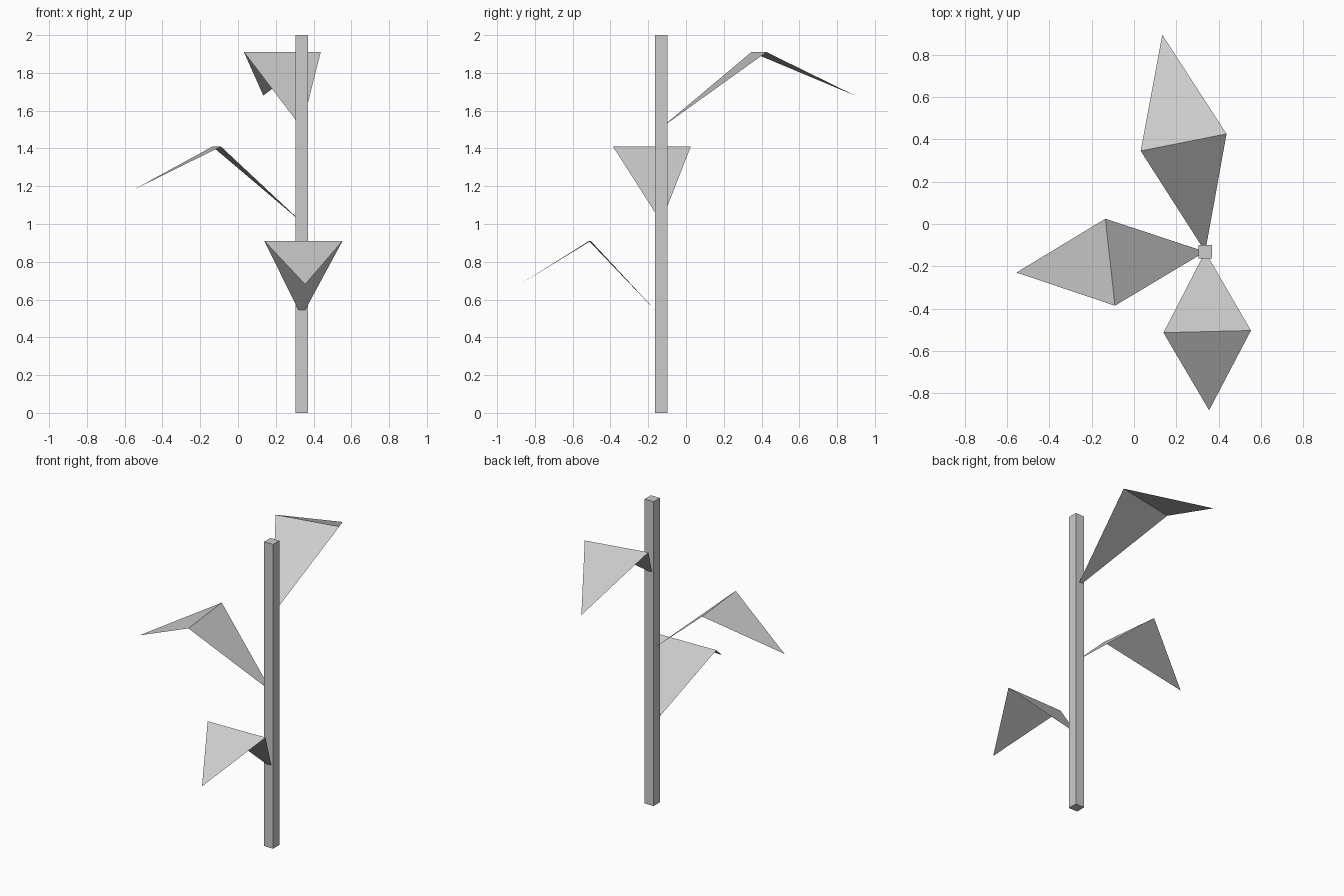
import bpy
import bmesh
from math import radians
from mathutils import Matrix, Vector

cube = bpy.data.objects.get("Cube")
if cube:
    bpy.data.objects.remove(cube, do_unlink=True)

grey = bpy.data.materials.new("light_grey")
grey.use_nodes = True
colour = (0.6, 0.6, 0.6, 1)
grey.diffuse_color = colour
grey.node_tree.nodes["Principled BSDF"].inputs["Base Color"].default_value = colour

STEM_X, STEM_Y = 0.337, -0.131
STEM_WIDTH, STEM_HEIGHT = 0.065, 2.0
HALF_WIDTH, FOLD_RISE, TIP_RISE = 0.207, 0.4, 0.17


def add_object(name, bm):
    mesh = bpy.data.meshes.new(name)
    bm.to_mesh(mesh)
    bm.free()
    mesh.materials.append(grey)
    obj = bpy.data.objects.new(name, mesh)
    bpy.context.collection.objects.link(obj)
    obj.location = (STEM_X, STEM_Y, 0)
    return obj


# Square stem
bm = bmesh.new()
bmesh.ops.create_cube(bm, size=1)
bmesh.ops.scale(bm, vec=(STEM_WIDTH, STEM_WIDTH, STEM_HEIGHT), verts=bm.verts)
bmesh.ops.translate(bm, vec=(0, 0, STEM_HEIGHT / 2), verts=bm.verts)
add_object("stem", bm)


# Folded leaf sheet: rises from the stem to a crease, then droops to its tip
def add_leaf(name, height, reach, angle):
    bm = bmesh.new()
    root = bm.verts.new((0, 0, 0))
    right = bm.verts.new((reach, -HALF_WIDTH, FOLD_RISE))
    left = bm.verts.new((reach, HALF_WIDTH, FOLD_RISE))
    tip = bm.verts.new((reach * 1.985, 0, TIP_RISE))
    bm.faces.new((root, right, left))
    bm.faces.new((right, tip, left))
    turn = Matrix.Rotation(radians(angle), 4, "Z")
    bm.transform(Matrix.Translation(Vector((0, 0, height))) @ turn)
    add_object(name, bm)


# Leaves spiral up the stem, each longer than the one below
for i, name in enumerate(("lower_leaf", "middle_leaf", "upper_leaf")):
    add_leaf(name, 0.51 + 0.5 * i, 0.378 + 0.0745 * i, -88.6 - 85.1 * i)
